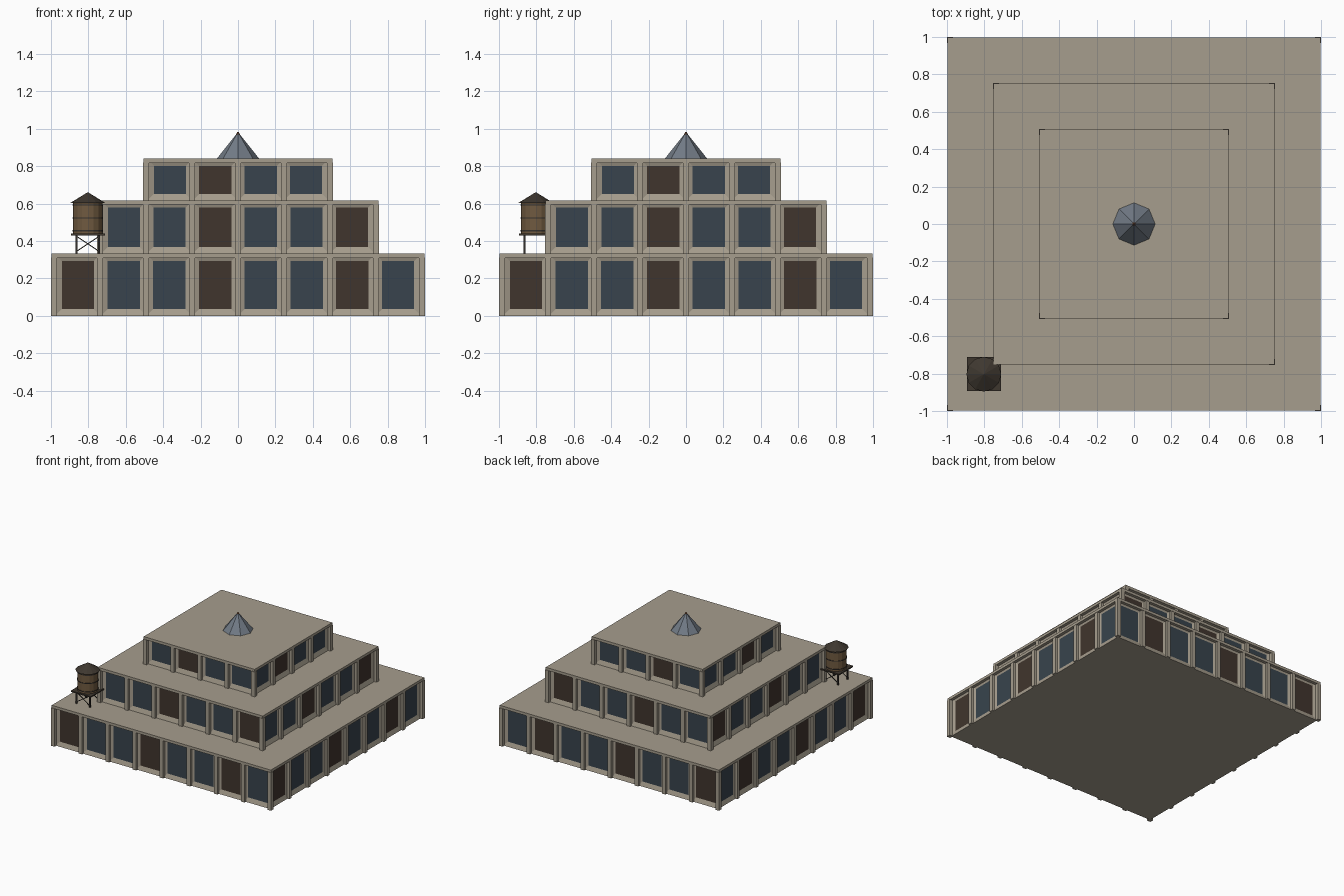
import bpy, bmesh, math
from mathutils import Vector, Matrix

cube = bpy.data.objects.get("Cube")
if cube:
    bpy.data.objects.remove(cube, do_unlink=True)


def material(name, rgb):
    """Flat material from 0-255 display colour, stored as linear."""
    linear = [((c / 255 + 0.055) / 1.055) ** 2.4 for c in rgb] + [1]
    mat = bpy.data.materials.new(name)
    mat.use_nodes = True
    mat.diffuse_color = linear
    bsdf = mat.node_tree.nodes["Principled BSDF"]
    bsdf.inputs["Base Color"].default_value = linear
    bsdf.inputs["Roughness"].default_value = 0.9
    return mat


stone = material("stone", (166, 157, 141))
glass = material("blue_glass", (56, 68, 77))
dark_glass = material("dark_glass", (64, 53, 45))
slate = material("slate", (114, 123, 134))
rust = material("rust", (122, 78, 52))
wood = material("barrel_wood", (112, 90, 64))
tar = material("dark_roof", (62, 55, 47))
iron = material("dark_iron", (52, 48, 44))


def finish(bm, name, *mats):
    bmesh.ops.recalc_face_normals(bm, faces=bm.faces)
    mesh = bpy.data.meshes.new(name)
    bm.to_mesh(mesh)
    bm.free()
    for m in mats:
        mesh.materials.append(m)
    obj = bpy.data.objects.new(name, mesh)
    bpy.context.collection.objects.link(obj)
    return obj


def add_box(bm, centre, size):
    bmesh.ops.create_cube(bm, size=1, matrix=Matrix.Translation(centre) @ Matrix.Diagonal((*size, 1)))


def box(name, centre, size, mat):
    bm = bmesh.new()
    add_box(bm, centre, size)
    return finish(bm, name, mat)


def cone(name, x, y, z0, z1, r0, r1, sides, mat):
    bm = bmesh.new()
    bmesh.ops.create_cone(bm, cap_ends=True, segments=sides, radius1=r0, radius2=r1, depth=z1 - z0,
                          matrix=Matrix.Translation((x, y, (z0 + z1) / 2)))
    return finish(bm, name, mat)


def add_bar(bm, a, b, width):
    a, b = Vector(a), Vector(b)
    turn = (b - a).to_track_quat('Z', 'Y').to_matrix().to_4x4()
    bmesh.ops.create_cube(bm, size=1, matrix=Matrix.Translation((a + b) / 2) @ turn
                          @ Matrix.Diagonal((width, width, (b - a).length, 1)))


BAY = 0.246      # width of one window bay
POST = 0.032     # pilaster width
COLUMNS = 8      # bays along the lowest tier


def tier(name, bays, z0, z1):
    half = bays * BAY / 2
    wall = half - 0.006

    # walls divided into bays, each with a recessed window
    bm = bmesh.new()
    steps = [-wall + 2 * wall * i / bays for i in range(bays)]
    ring = ([(s, -wall) for s in steps] + [(wall, s) for s in steps]
            + [(-s, wall) for s in steps] + [(-wall, -s) for s in steps])
    low = [bm.verts.new((x, y, z0)) for x, y in ring]
    high = [bm.verts.new((x, y, z1 - 0.002)) for x, y in ring]
    bm.faces.new(low)
    bm.faces.new(high)
    count = len(ring)
    sides = [bm.faces.new((low[i], low[(i + 1) % count], high[(i + 1) % count], high[i]))
             for i in range(count)]
    bmesh.ops.recalc_face_normals(bm, faces=bm.faces)
    bmesh.ops.inset_individual(bm, faces=sides, thickness=0.0505, depth=-0.012)
    for f in sides:
        c = f.calc_center_median()
        along = c.y if abs(f.normal.x) > 0.5 else c.x
        column = math.floor(along / BAY + COLUMNS / 2)
        f.material_index = 2 if column % 3 == 0 else 1
    finish(bm, name + "_walls", stone, glass, dark_glass)

    # pilasters between bays, slightly prouder at the corners
    bm = bmesh.new()
    zc, h = (z0 + z1 - 0.02) / 2, z1 - z0 - 0.02
    for i in range(bays + 1):
        p = -half + i * BAY
        for s in (-1, 1):
            if 0 < i < bays:
                add_box(bm, (p, s * (half - 0.006), zc), (POST, POST, h))
                add_box(bm, (s * (half - 0.006), p, zc), (POST, POST, h))
            else:
                add_box(bm, (p, s * half, zc), (POST, POST, h))
    finish(bm, name + "_pilasters", stone)

    # flat roof slab with a shallow cornice
    edge = 2 * (half + 0.012)
    box(name + "_cornice", (0, 0, z1 - 0.011), (edge, edge, 0.022), stone)


tier("lower_tier", 8, 0, 0.332)
tier("middle_tier", 6, 0.332, 0.616)
tier("upper_tier", 4, 0.616, 0.84)

# roof spire
cone("spire", 0, 0, 0.838, 0.975, 0.115, 0.006, 8, slate)
cone("spire_tip", 0, 0, 0.965, 0.983, 0.012, 0.004, 8, rust)

# water tank on the lower roof
TX, TY, LEG = -0.803, -0.803, 0.06
bm = bmesh.new()
for sx in (-1, 1):
    for sy in (-1, 1):
        x, y = TX + sx * LEG, TY + sy * LEG
        add_bar(bm, (x, y, 0.33), (x, y, 0.435), 0.011)
        add_bar(bm, (x, y, 0.345), (TX - sx * LEG, y, 0.425), 0.005)
finish(bm, "tank_legs", iron)
box("tank_platform", (TX, TY, 0.435), (0.182, 0.182, 0.01), tar)
cone("tank_barrel", TX, TY, 0.44, 0.61, 0.079, 0.079, 16, wood)
for i, z in enumerate((0.455, 0.524, 0.592)):
    cone(f"tank_hoop_{i + 1}", TX, TY, z - 0.003, z + 0.003, 0.082, 0.082, 16, iron)
cone("tank_roof", TX, TY, 0.604, 0.66, 0.093, 0.002, 12, tar)
